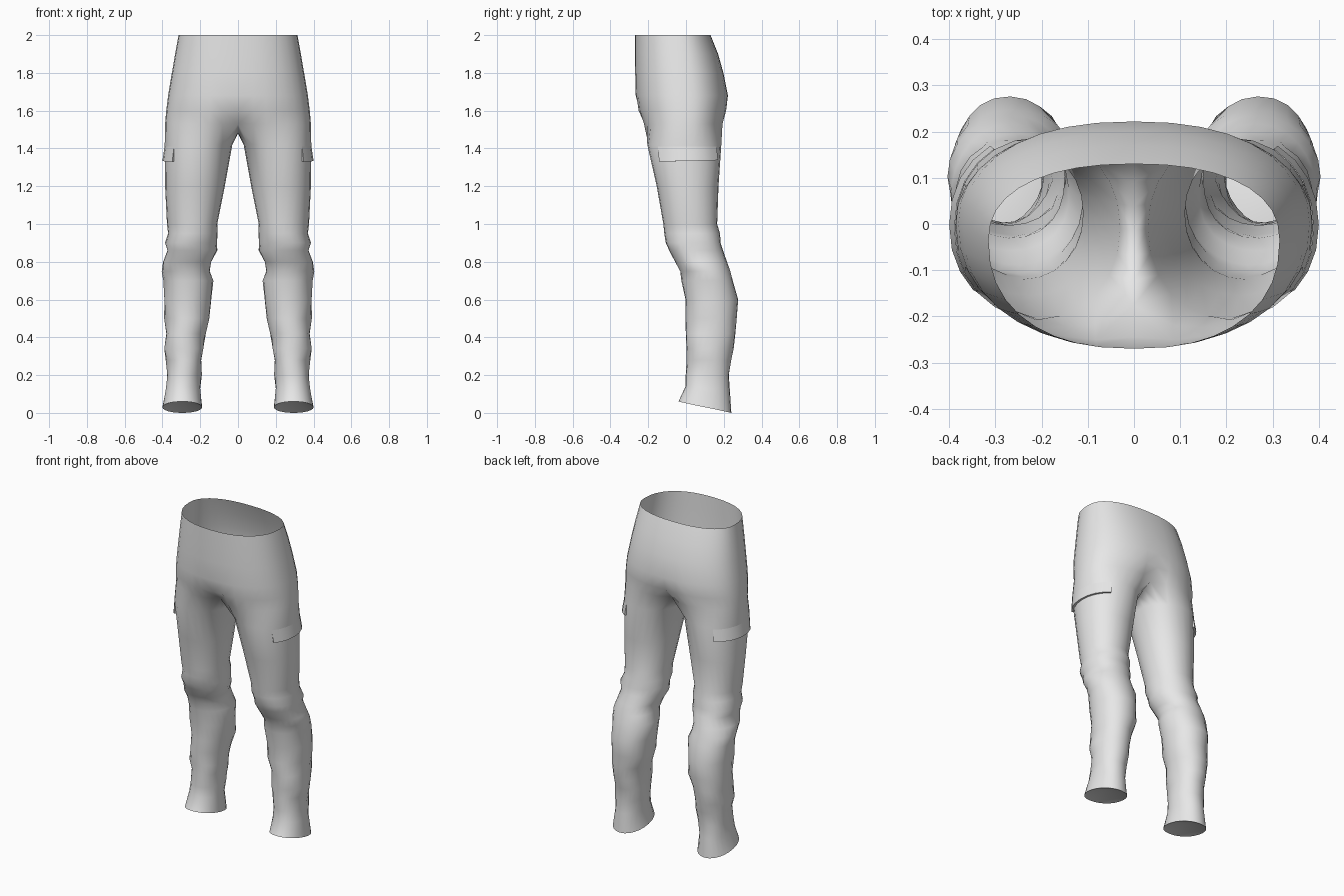
import bpy
import bmesh
from math import sin, cos, radians, copysign

if "Cube" in bpy.data.objects:
    bpy.data.objects.remove(bpy.data.objects["Cube"])

SIDES = 24            # points round a trouser leg
STEP = 360 / SIDES
ARC = 19              # points of the ring that continue up into the hips
START = -135          # angle of the inner front corner of the leg

# Hips, from waist to crotch: z, half width, y of widest point, front y, back y, centre dent
HIPS = [
    (2.00, .315, -.035, -.270, .130, 0),
    (1.90, .333, -.025, -.270, .170, 0),
    (1.80, .350, -.015, -.269, .198, 0),
    (1.68, .370, -.005, -.266, .222, 0),
    (1.60, .380, 0, -.257, .218, .012),
    (1.53, .386, 0, -.235, .204, .060),
]

# Leg, from thigh to hem: z, inner x, outer x, front y, back y
LEG = [
    (1.42, .030, .388, -.205, .187),
    (1.20, .070, .386, -.155, .172),
    (1.00, .110, .376, -.120, .165),
    (.95, .108, .370, -.115, .180),
    (.90, .115, .390, -.105, .185),
    (.86, .114, .378, -.090, .195),
    (.80, .140, .394, -.060, .215),
    (.75, .145, .399, -.030, .235),
    (.70, .130, .395, -.022, .250),
    (.60, .144, .392, -.005, .274),
    (.50, .148, .387, -.002, .270),
    (.42, .175, .384, 0, .262),
    (.34, .183, .389, 0, .250),
    (.28, .190, .378, .004, .240),
    (.20, .195, .378, 0, .228),
    (.13, .202, .382, -.005, .230),
    (.03, .190, .400, -.040, .240),
]


def power(v, n):
    return copysign(abs(v) ** (2 / n), v)


def hip_point(row, t):
    z, w, mid, front, back, dent = row
    c, s = max(cos(t), 0), sin(t)
    x = w * power(c, 2.3)
    y = mid + power(s, 2.3) * ((back - mid) if s > 0 else (mid - front))
    y -= copysign(dent, s) * max(0, 1 - x / .16) ** 2
    return (x, y, z)


def leg_point(z, a, offset=0):
    # Interpolate the section between the two nearest rows
    for hi, lo in zip(LEG, LEG[1:]):
        if z >= lo[0]:
            break
    f = (hi[0] - z) / (hi[0] - lo[0])
    xi, xo, front, back = (p + (q - p) * f for p, q in zip(hi[1:], lo[1:]))
    # Soft cloth folds from the knee downwards
    fold = .005 * sin(3 * a + 27 * z) if .1 < z < .92 else 0
    rx = (xo - xi) / 2 + offset + fold
    ry = (back - front) / 2 + offset + fold * .5
    # The hem slopes down to the back
    tilt = .03 * max(0, 1 - (z - .03) / .15)
    return ((xi + xo) / 2 + rx * power(cos(a), 2.1),
            (front + back) / 2 + ry * power(sin(a), 2.1),
            z - tilt * sin(a))


def bridge(bm, upper, lower, closed):
    n = len(upper)
    for k in range(n if closed else n - 1):
        j = (k + 1) % n
        bm.faces.new((lower[k], lower[j], upper[j], upper[k]))


def finish(name, bm, material):
    mesh = bpy.data.meshes.new(name)
    bm.to_mesh(mesh)
    bm.free()
    mesh.materials.append(material)
    obj = bpy.data.objects.new(name, mesh)
    bpy.context.collection.objects.link(obj)
    bpy.ops.object.select_all(action='DESELECT')
    obj.select_set(True)
    bpy.context.view_layer.objects.active = obj
    bpy.ops.object.shade_smooth_by_angle(angle=radians(50))
    mirror = obj.modifiers.new("Mirror", 'MIRROR')
    mirror.use_clip = True
    return obj


cloth = bpy.data.materials.new("light grey cloth")
cloth.use_nodes = True
grey = (.8, .8, .8, 1)
cloth.diffuse_color = grey
cloth.node_tree.nodes["Principled BSDF"].inputs["Base Color"].default_value = grey

# Trousers: half of the hips, open at the waist
bm = bmesh.new()
arcs = []
for row in HIPS:
    arcs.append([bm.verts.new(hip_point(row, radians(-90 + 180 * k / (ARC - 1))))
                 for k in range(ARC)])
for upper, lower in zip(arcs, arcs[1:]):
    bridge(bm, upper, lower, False)

# Crotch seam closes the last hip arc into a leg ring
ring = arcs[-1]
front_y, back_y = ring[0].co.y, ring[-1].co.y
gaps = SIDES - ARC + 1
seam = []
for j in range(1, gaps):
    f = j / gaps
    seam.append(bm.verts.new((0, back_y + (front_y - back_y) * f,
                              1.53 - .05 * sin(f * radians(180)))))
ring = ring + seam

# Leg down to the hem
for row in LEG:
    lower = [bm.verts.new(leg_point(row[0], radians(START + STEP * k)))
             for k in range(SIDES)]
    bridge(bm, ring, lower, True)
    ring = lower

# Slightly hollow closing fan in the hem
centre = bm.verts.new((.295, .10, .065))
for k in range(SIDES):
    bm.faces.new((centre, ring[(k + 1) % SIDES], ring[k]))
finish("trousers", bm, cloth)

# Cargo pocket flaps: flush at the top, standing off at the bottom edge
bm = bmesh.new()
columns = []
for k in range(8):
    deg = -45 + STEP * k
    a = radians(deg)
    drop = 1.33 + .008 * k / 7
    columns.append([bm.verts.new(leg_point(z, a, off)) for z, off in
                    ((1.41, .001), (drop, .013), (drop, -.003))])
for left, right in zip(columns, columns[1:]):
    for i in range(2):
        bm.faces.new((left[i], left[i + 1], right[i + 1], right[i]))
bm.faces.new(columns[0][::-1])
bm.faces.new(columns[-1])
finish("cargo_flap", bm, cloth)
